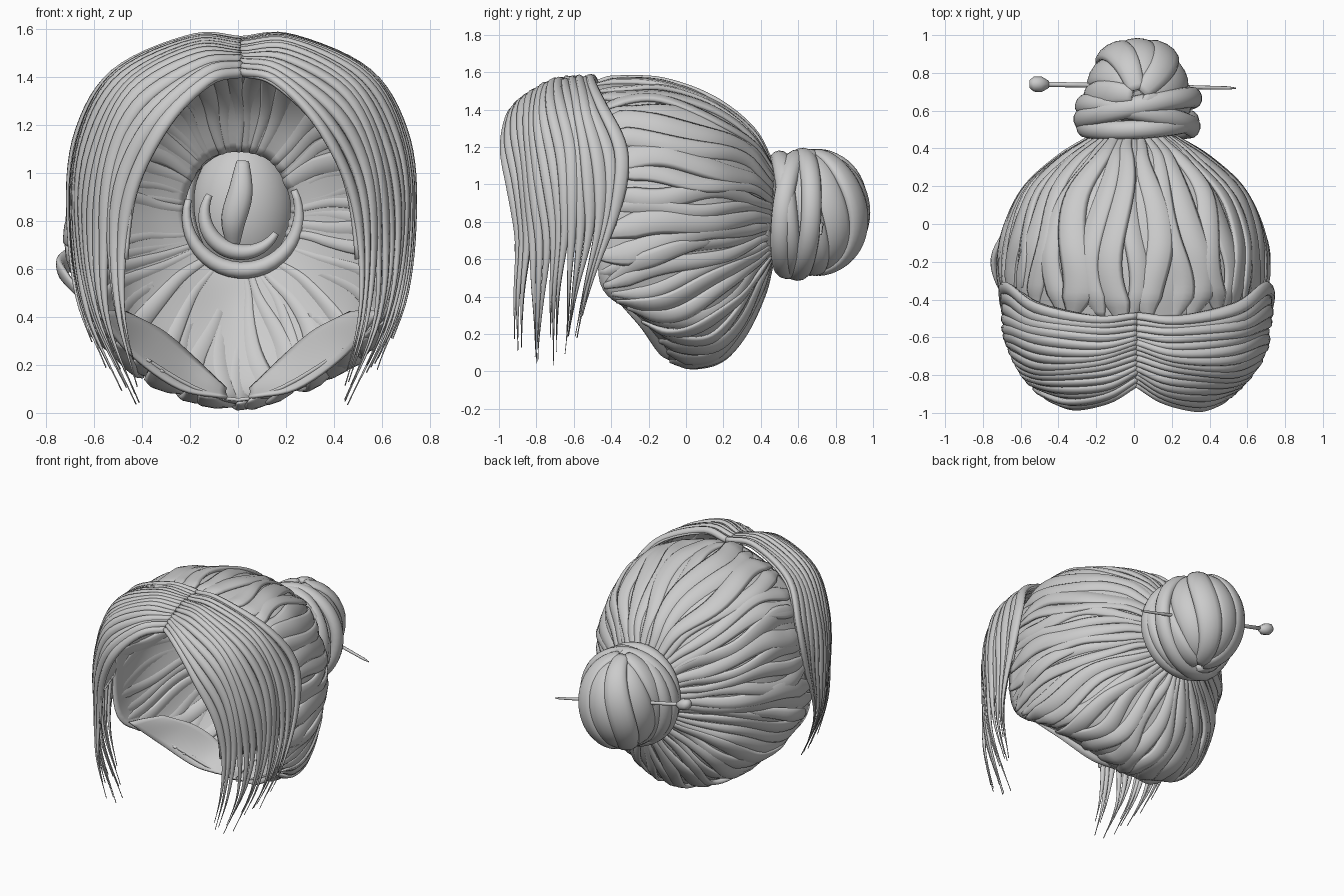
import bpy, bmesh, math, random
from mathutils import Vector

random.seed(4)
if "Cube" in bpy.data.objects:
    bpy.data.objects.remove(bpy.data.objects["Cube"])

hair = bpy.data.materials.new("hair_grey")
hair.use_nodes = True
hair.diffuse_color = (0.6, 0.6, 0.6, 1)
hair.node_tree.nodes["Principled BSDF"].inputs["Base Color"].default_value = (0.6, 0.6, 0.6, 1)

HEAD = Vector((0, -0.2, 0.8))
PART_X = 0.015


def finish(name, bm):
    bmesh.ops.recalc_face_normals(bm, faces=bm.faces)
    mesh = bpy.data.meshes.new(name)
    bm.to_mesh(mesh)
    bm.free()
    for p in mesh.polygons:
        p.use_smooth = True
    mesh.materials.append(hair)
    ob = bpy.data.objects.new(name, mesh)
    bpy.context.collection.objects.link(ob)
    return ob


def spline(pts, t, closed=False):
    """Catmull-Rom curve through the points; t counts in points."""
    n = len(pts)
    if closed:
        i = math.floor(t)
        a, b, c, d = (pts[(i + k) % n] for k in (-1, 0, 1, 2))
    else:
        i = max(0, min(int(t), n - 2))
        b, c = pts[i], pts[i + 1]
        a = pts[i - 1] if i > 0 else 2 * b - c
        d = pts[i + 2] if i < n - 2 else 2 * c - b
    f = t - i
    return 0.5 * (2 * b + (c - a) * f + (2 * a - 5 * b + 4 * c - d) * f * f
                  + (3 * b - a - 3 * c + d) * f ** 3)


def surf(guides, u, v, closed):
    return spline([spline(g, v) for g in guides], u, closed)


def frame(guides, u, v, closed):
    """Point, sideways direction, outward normal and guide spacing."""
    e = 0.02
    p = surf(guides, u, v, closed)
    across = surf(guides, u + e, v, closed) - surf(guides, u - e, v, closed)
    along = surf(guides, u, v + e, closed) - surf(guides, u, v - e, closed)
    n = across.cross(along).normalized()
    if n.dot(p - HEAD) < 0:
        n = -n
    return p, along.cross(n).normalized(), n, across.length / (2 * e)


def add_tube(bm, frames, sides=8, loop=False):
    """Sweep an ellipse through (centre, side, normal, width, height)."""
    rings = []
    for p, s, n, w, h in frames:
        angles = [2 * math.pi * k / sides for k in range(sides)]
        rings.append([bm.verts.new(p + s * w * math.cos(a) + n * h * math.sin(a)) for a in angles])
    if not loop:
        bm.faces.new(rings[0])
        bm.faces.new(rings[-1])
    for r, q in zip(rings, rings[1:] + (rings[:1] if loop else [])):
        for k in range(sides):
            m = (k + 1) % sides
            bm.faces.new((r[k], r[m], q[m], q[k]))


def add_band(bm, pts, centre, width, height, taper=0.0, loop=False):
    """Flat lock along a path, facing away from the centre."""
    out = []
    last = len(pts) - 1
    for i, p in enumerate(pts):
        if loop:
            t = (pts[(i + 1) % len(pts)] - pts[i - 1]).normalized()
        else:
            t = (pts[min(i + 1, last)] - pts[max(i - 1, 0)]).normalized()
        n = p - centre
        n = (n - t * n.dot(t)).normalized()
        k = 1 - taper + taper * math.sin(math.pi * (0.04 + 0.92 * i / last))
        out.append((p, t.cross(n), n, width * k, height * k))
    add_tube(bm, out, 12, loop)


def add_sheet(name, guides, us, vs, closed):
    """Thin backing sheet below the strands."""
    bm = bmesh.new()
    rows = []
    for u in us:
        row = []
        for v in vs:
            p, s, n, gap = frame(guides, u, v, closed)
            row.append(bm.verts.new(p - n * 0.015))
        rows.append(row)
    for r, q in zip(rows, rows[1:] + (rows[:1] if closed else [])):
        for k in range(len(vs) - 1):
            bm.faces.new((r[k], r[k + 1], q[k + 1], q[k]))
    ob = finish(name, bm)
    mod = ob.modifiers.new("thickness", "SOLIDIFY")
    mod.thickness = 0.014
    mod.offset = 0


def vectors(rows):
    return [[Vector(p) for p in row] for row in rows]


# Swept-back cap: guide lines from the bun forward to the rim
half = vectors([
    [(0, .47, 1.1), (0, .36, 1.29), (0, .15, 1.45), (0, -.12, 1.55), (0, -.35, 1.56), (0, -.52, 1.54)],
    [(.15, .47, 1.05), (.28, .35, 1.2), (.42, .16, 1.31), (.49, -.1, 1.39), (.51, -.3, 1.39), (.5, -.47, 1.36)],
    [(.23, .46, .88), (.4, .35, .92), (.57, .19, .95), (.66, 0, .95), (.69, -.2, .95), (.68, -.44, .95)],
    [(.2, .46, .72), (.36, .36, .69), (.53, .2, .63), (.63, -.03, .56), (.67, -.25, .51), (.65, -.46, .47)],
    [(.12, .46, .62), (.24, .38, .51), (.38, .27, .36), (.45, .1, .23), (.48, -.08, .21), (.47, -.24, .27)],
    [(0, .46, .58), (0, .42, .42), (0, .32, .21), (0, .2, .07), (0, .06, .03), (0, -.08, .04)],
])
flip = Vector((-1, 1, 1))
cap = half + [[p * flip for p in g] for g in half[-2:0:-1]]
add_sheet("cap_shell", cap, [i / 8 for i in range(80)], [i / 5 for i in range(26)], True)

bm = bmesh.new()
COUNT = 50
for i in range(COUNT):
    u0 = i * len(cap) / COUNT
    phase, lift = random.uniform(0, 6), random.uniform(-.006, .006)
    tilt = random.choice((-1, 1)) * random.uniform(.1, .25)
    wide = random.uniform(.55, .8)
    end = random.uniform(4.85, 5.04)
    frames = []
    for k in range(31):
        v = end * k / 30
        u = u0 + .07 * math.sin(v * 1.7 + phase) * min(1, v)
        p, s, n, gap = frame(cap, u, v, True)
        w = gap * len(cap) / COUNT * wide
        tip = min(1, .35 + (30 - k) / 6)
        frames.append((p + n * (lift - .008), s + n * tilt, n, w * tip, (.011 + .17 * w) * tip))
    add_tube(bm, frames)
finish("cap_strands", bm)

# Nape edges rolled under on both sides
roll = vectors([
    [(.6, -.4, .42), (.55, -.3, .42), (.48, -.18, .41)],
    [(.46, -.24, .24), (.4, -.14, .29), (.33, -.04, .34)],
    [(.25, -.14, .09), (.22, -.04, .15), (.19, .04, .22)],
    [(.05, -.08, .05), (.06, -.03, .07), (.06, .02, .09)],
])
for side, sx in (("left", 1), ("right", -1)):
    guides = [[p * Vector((sx, 1, 1)) for p in g] for g in roll]
    add_sheet("nape_roll_" + side, guides, [i / 6 for i in range(19)], [i / 4 for i in range(9)], False)

# Parted fringe: guide lines from the parting down to the tips
left = vectors([
    [(.015, -.86, 1.42), (.15, -.95, 1.38), (.33, -.98, 1.21), (.45, -.95, .98), (.5, -.92, .7), (.5, -.94, .4), (.43, -.95, .08)],
    [(.015, -.68, 1.52), (.22, -.74, 1.53), (.51, -.75, 1.38), (.65, -.71, 1.1), (.68, -.68, .75), (.63, -.7, .4), (.46, -.71, .03)],
    [(.015, -.48, 1.55), (.22, -.49, 1.56), (.54, -.42, 1.42), (.69, -.33, 1.17), (.73, -.36, .85), (.71, -.47, .5), (.62, -.56, .22)],
])
right = [[Vector((2 * PART_X - p.x, p.y, p.z)) for p in g] for g in left]
CLUMPS, PER = 5, 3
for side, guides in (("left", left), ("right", right)):
    add_sheet("fringe_backing_" + side, guides, [i / 10 for i in range(21)],
              [i / 5 for i in range(22)], False)
    bm = bmesh.new()
    total = CLUMPS * PER
    for i in range(total):
        u0 = 2 * (i + .5) / total
        target = 2 * (i // PER + .5) / CLUMPS
        lift = random.uniform(-.005, .008)
        tilt = random.uniform(.1, .35)
        end = random.uniform(5.4, 6)
        frames = []
        for k in range(37):
            v = end * k / 36
            pull = max(0, min(1, (v - 3.9) / 2))
            pull = .6 * pull * pull * (3 - 2 * pull)
            u = u0 + (target - u0) * pull + .03 * math.sin(v * 2 + i)
            p, s, n, gap = frame(guides, u, v, False)
            taper = max(.08, 1 - max(0, v - 3.6) / (end - 3.6))
            w = max(.016, gap * .095) * taper
            frames.append((p + n * (lift - .004), s + n * tilt, n, w, .02 * taper + .001))
        add_tube(bm, frames)
    finish("fringe_strands_" + side, bm)

# Loose lock bulging at each side
for name, sx, depth in (("loose_lock_right", -1, .735), ("loose_lock_left", 1, .7)):
    path = [Vector((sx * x, y, z)) for x, y, z in
            ((.64, -.42, .47), (depth - .02, -.3, .56), (depth, -.17, .61), (.67, -.03, .66), (.58, .14, .7))]
    bm = bmesh.new()
    add_band(bm, [spline(path, k / 5) for k in range(21)], HEAD, .05, .02, .7)
    finish(name, bm)

# Bun: core, arched bands over the back and coils around the base
BUN = Vector((.02, .68, .85))
bm = bmesh.new()
bmesh.ops.create_uvsphere(bm, u_segments=32, v_segments=20, radius=1)
for v in bm.verts:
    v.co = BUN + Vector((v.co.x * .22, .05 + v.co.y * .2, v.co.z * .3))
finish("bun_core", bm)

bm = bmesh.new()
for i in range(7):
    a0 = math.radians(-100 + 33 * i)
    size = (1.0, .94)[i % 2]
    pts = []
    for k in range(29):
        p = math.radians(6 + 168 * k / 28)
        a = a0 + .3 * math.cos(p)
        pts.append(BUN + Vector((.25 * math.sin(a) * math.sin(p), .28 * math.cos(a) * math.sin(p),
                                 .32 * math.cos(p))) * size)
    add_band(bm, pts, BUN, .088, .042, .55)
finish("bun_bands", bm)

bm = bmesh.new()
for y, tilt_x, tilt_z, r, w in ((.53, .06, -.1, .98, .05), (.57, -.2, .1, 1.0, .055),
                                (.61, .2, .05, 1.03, .055)):
    pts = []
    for k in range(48):
        a = 2 * math.pi * k / 48
        x, z = .29 * r * math.cos(a), .305 * r * math.sin(a)
        pts.append(Vector((.02 + x, y + tilt_x * x + tilt_z * z, .84 + z)))
    add_band(bm, pts, Vector((.02, y, .84)), w, .042, 0, True)
finish("bun_coils", bm)

# Inner ends of the bun coils, showing inside the cap
bm = bmesh.new()
for y, r, start, stop in ((.42, .235, 165, 385), (.46, .16, 150, 330)):
    pts = []
    for k in range(25):
        a = math.radians(start + (stop - start) * k / 24)
        pts.append(Vector((.02 + r * math.cos(a), y, .83 + r * math.sin(a))))
    add_band(bm, pts, Vector((.02, y, .83)), .04, .035, .7)
tail = [Vector((.02, .44, 1.05)), Vector((.01, .42, .92)), Vector((-.02, .43, .8)), Vector((-.02, .47, .7))]
add_band(bm, [spline(tail, k / 5) for k in range(16)], BUN, .055, .04, .6)
finish("bun_inner_ends", bm)

# Hairpin: tapered rod with a faceted bead, slanting down to the left
Y, Z = Vector((0, 1, 0)), Vector((0, 0, 1))
profiles = {
    "hairpin_rod": [(-.5, .014), (-.3, .013), (.3, .011), (.5, .009), (.54, .003)],
    "hairpin_bead": [(-.552, .022), (-.53, .04), (-.49, .042), (-.45, .018)],
}
for name, profile in profiles.items():
    bm = bmesh.new()
    add_tube(bm, [(Vector((x, .74 - .02 * (x + .5), .97 - .23 * (x + .5))), Y, Z, r, r)
                  for x, r in profile])
    finish(name, bm)
